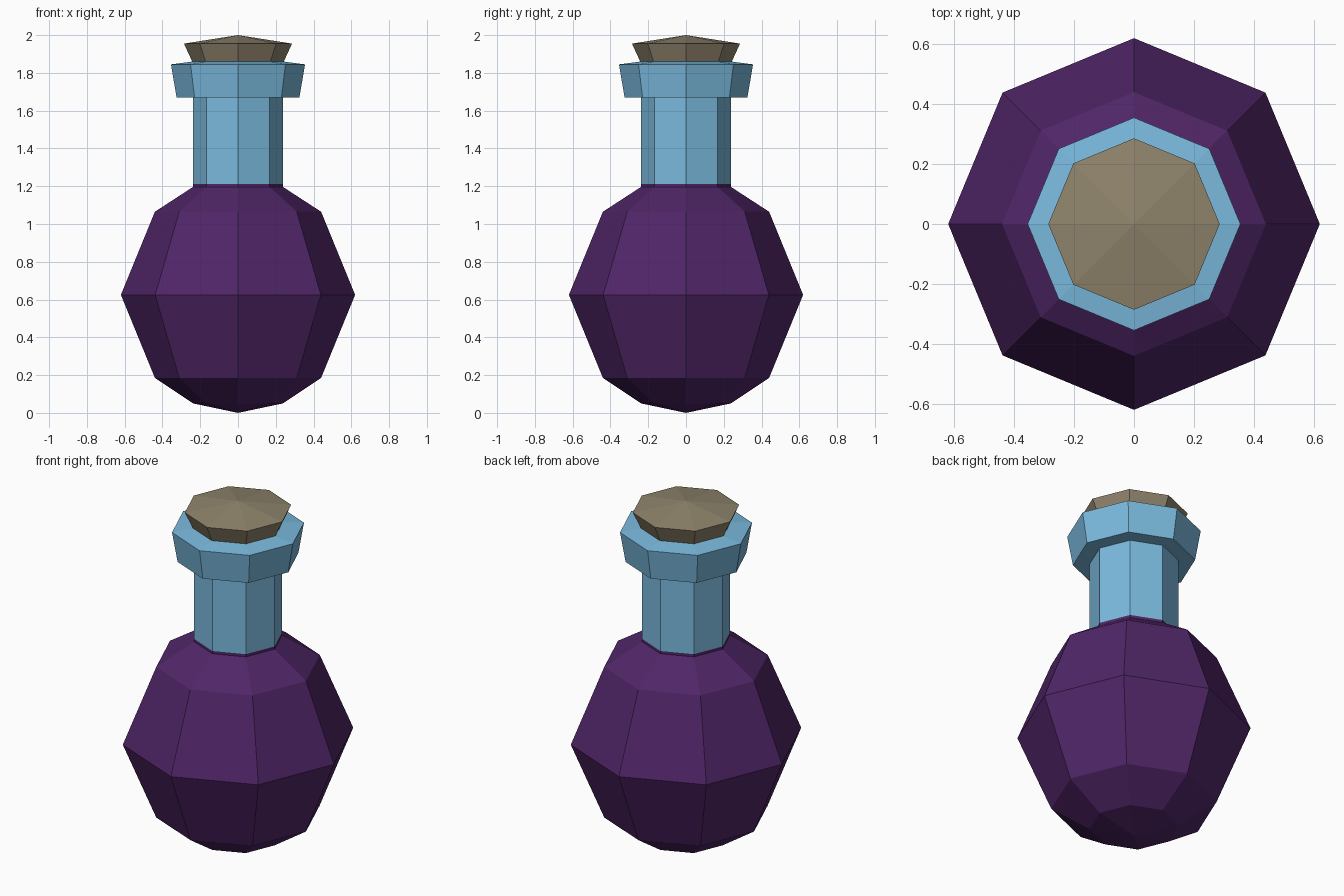
import bpy, bmesh, math

if "Cube" in bpy.data.objects:
    bpy.data.objects.remove(bpy.data.objects["Cube"])

SIDES = 8


def material(name, rgb):
    m = bpy.data.materials.new(name)
    m.diffuse_color = (*rgb, 1)
    m.use_nodes = True
    m.node_tree.nodes["Principled BSDF"].inputs["Base Color"].default_value = m.diffuse_color
    return m


def lathe(name, profile, mat):
    """Revolve (radius, z) points into a flat-faced solid; radius 0 makes a tip."""
    bm = bmesh.new()
    rings = []
    for r, z in profile:
        if r == 0:
            rings.append([bm.verts.new((0, 0, z))] * SIDES)
        else:
            angles = [2 * math.pi * i / SIDES for i in range(SIDES)]
            rings.append([bm.verts.new((r * math.cos(a), r * math.sin(a), z)) for a in angles])
    for low, high in zip(rings, rings[1:]):
        for i in range(SIDES):
            j = (i + 1) % SIDES
            corners = list(dict.fromkeys((low[i], low[j], high[j], high[i])))
            bm.faces.new(corners)
    # close open ends
    for ring in (rings[0], rings[-1]):
        if ring[0] is not ring[1]:
            bm.faces.new(ring)
    bmesh.ops.recalc_face_normals(bm, faces=bm.faces)
    mesh = bpy.data.meshes.new(name)
    bm.to_mesh(mesh)
    bm.free()
    mesh.materials.append(mat)
    obj = bpy.data.objects.new(name, mesh)
    bpy.context.collection.objects.link(obj)
    return obj


purple = material("purple liquid", (0.080, 0.019, 0.136))
blue = material("blue glass", (0.195, 0.491, 0.730))
tan = material("cork tan", (0.275, 0.231, 0.150))

# round body with a short lip where the neck begins
lathe("bulb", [(0, 0), (0.237, 0.05), (0.44, 0.185), (0.62, 0.625),
               (0.44, 1.065), (0.237, 1.197), (0.237, 1.213)], purple)

# neck with flared collar
lathe("neck", [(0.237, 1.213), (0.237, 1.67), (0.325, 1.67),
               (0.355, 1.845), (0.24, 1.86)], blue)

# stopper
lathe("cork", [(0.243, 1.861), (0.286, 1.955), (0, 2.0)], tan)
